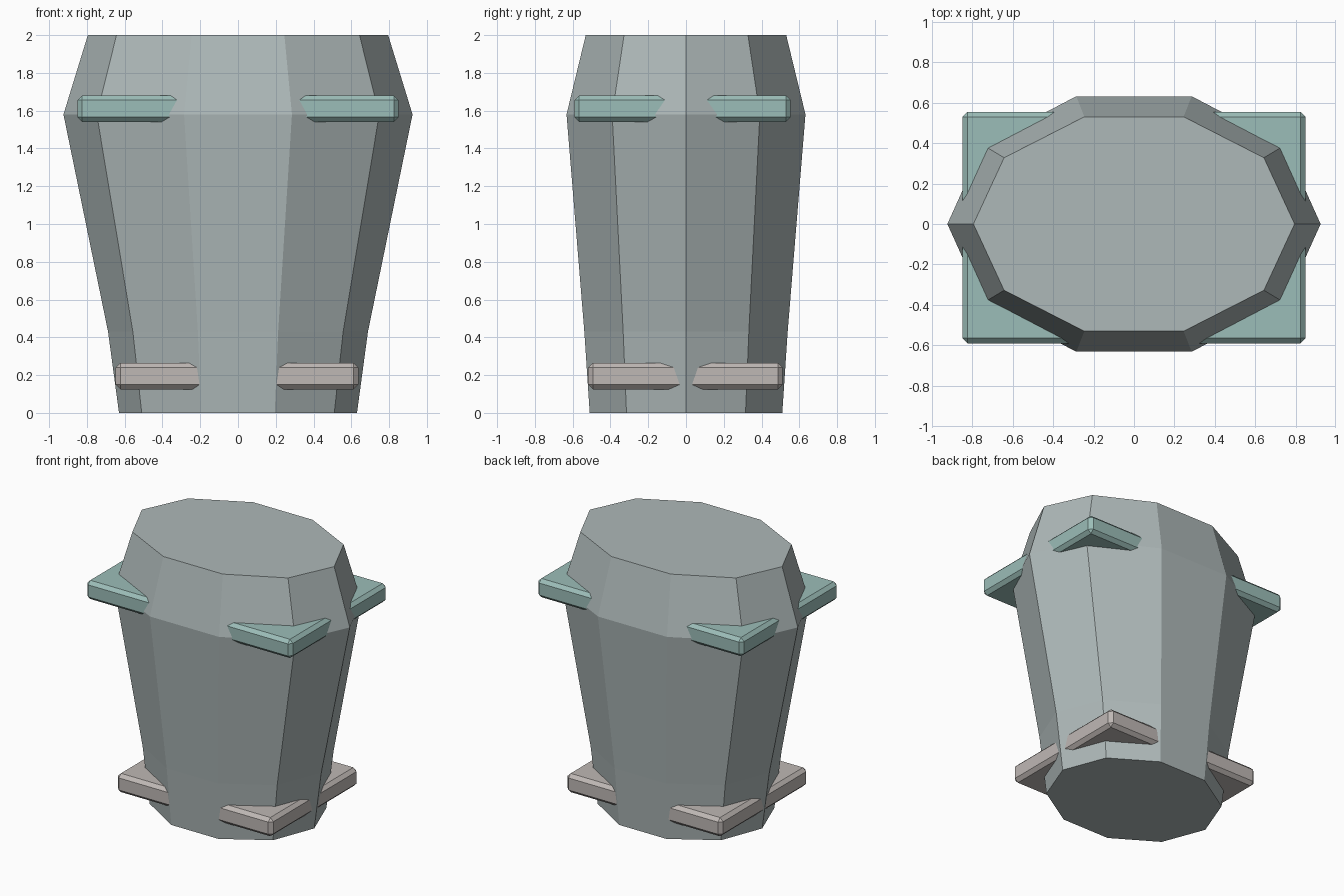
import bpy, bmesh
from math import cos, sin, tau

if "Cube" in bpy.data.objects:
    bpy.data.objects.remove(bpy.data.objects["Cube"])


def colour(obj, rgb):
    mat = bpy.data.materials.new(obj.name + "_colour")
    mat.diffuse_color = (*rgb, 1)
    mat.use_nodes = True
    mat.node_tree.nodes["Principled BSDF"].inputs["Base Color"].default_value = mat.diffuse_color
    obj.data.materials.append(mat)


def loft(name, levels, sides):
    """Closed stack of elliptical rings; levels are (z, x radius, y radius)."""
    bm = bmesh.new()
    rings = [[bm.verts.new((rx * cos(tau * i / sides), ry * sin(tau * i / sides), z))
              for i in range(sides)] for z, rx, ry in levels]
    for low, high in zip(rings, rings[1:]):
        for i in range(sides):
            j = (i + 1) % sides
            bm.faces.new((low[i], low[j], high[j], high[i]))
    bm.faces.new(rings[0][::-1])
    bm.faces.new(rings[-1])
    return finish(name, bm)


def slab(name, size, centre, chamfer):
    """Box with all edges chamfered."""
    bm = bmesh.new()
    bmesh.ops.create_cube(bm, size=1)
    bmesh.ops.scale(bm, vec=size, verts=bm.verts)
    bmesh.ops.translate(bm, vec=centre, verts=bm.verts)
    bmesh.ops.bevel(bm, geom=bm.edges[:], offset=chamfer, segments=1, affect='EDGES')
    return finish(name, bm)


def finish(name, bm):
    bmesh.ops.recalc_face_normals(bm, faces=bm.faces)
    mesh = bpy.data.meshes.new(name)
    bm.to_mesh(mesh)
    bm.free()
    obj = bpy.data.objects.new(name, mesh)
    bpy.context.collection.objects.link(obj)
    return obj


# Ten-sided body, widest near the top
body = loft("body", [(0, 0.63, 0.536), (0.43, 0.688, 0.566),
                     (1.58, 0.924, 0.665), (2, 0.795, 0.558)], 10)
colour(body, (0.42, 0.48, 0.48))

# Rectangular plates whose corners poke out through the body
upper = slab("upper_plate", (1.70, 1.145, 0.14), (0, -0.018, 1.611), 0.025)
colour(upper, (0.33, 0.51, 0.48))
lower = slab("lower_plate", (1.285, 1.03, 0.14), (-0.005, -0.003, 0.195), 0.025)
colour(lower, (0.52, 0.48, 0.46))
